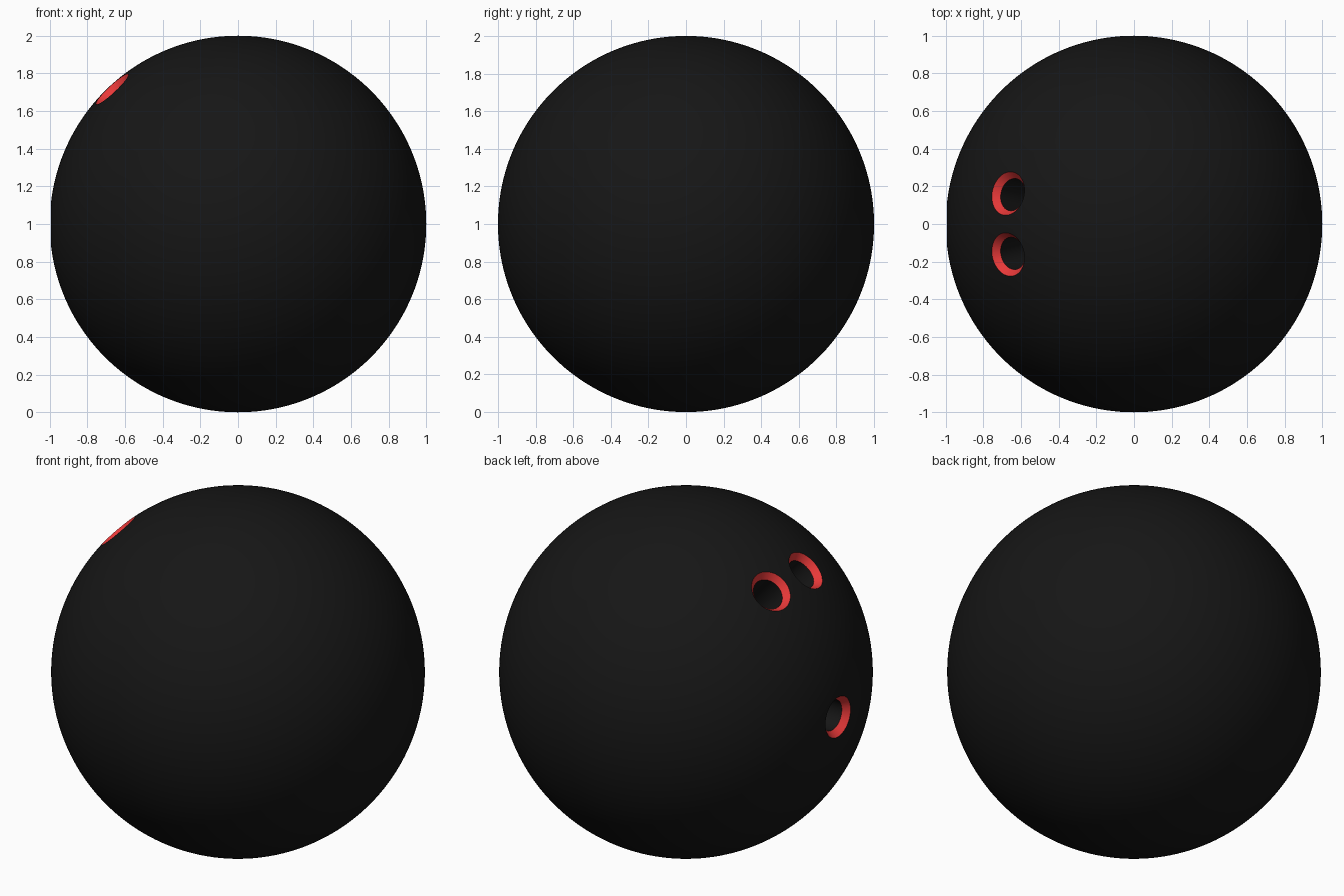
import bpy, bmesh, math
from mathutils import Vector

if "Cube" in bpy.data.objects:
    bpy.data.objects.remove(bpy.data.objects["Cube"])


def material(name, color):
    m = bpy.data.materials.new(name)
    m.diffuse_color = (*color, 1)
    m.use_nodes = True
    m.node_tree.nodes["Principled BSDF"].inputs["Base Color"].default_value = m.diffuse_color
    return m


black = material("black_shell", (0.008, 0.008, 0.008))
red = material("red_rim", (0.8, 0.04, 0.04))
CENTRE = Vector((0, 0, 1))
SEG = 64

# Ball
bm = bmesh.new()
bmesh.ops.create_icosphere(bm, subdivisions=6, radius=1.0)
bmesh.ops.translate(bm, verts=bm.verts, vec=CENTRE)
mesh = bpy.data.meshes.new("ball")
bm.to_mesh(mesh)
bm.free()
ball = bpy.data.objects.new("ball", mesh)
bpy.context.collection.objects.link(ball)
mesh.materials.append(black)
mesh.materials.append(red)

# Hole cutter: (radius, distance from ball centre); the last span is the red countersink
PROFILE = [(0.087, 0.65), (0.087, 0.957), (0.1395, 1.02)]


def add_hole(bm, direction):
    rot = Vector(direction).to_track_quat('Z', 'Y')
    rings = []
    for r, d in PROFILE:
        rings.append([bm.verts.new(CENTRE + rot @ Vector(
            (r * math.cos(2 * math.pi * i / SEG), r * math.sin(2 * math.pi * i / SEG), d)))
            for i in range(SEG)])
    for k in range(len(rings) - 1):
        for i in range(SEG):
            j = (i + 1) % SEG
            f = bm.faces.new((rings[k][i], rings[k][j], rings[k + 1][j], rings[k + 1][i]))
            f.material_index = k
    bm.faces.new(rings[0][::-1])
    bm.faces.new(rings[-1])


# Two finger holes and one thumb hole
bm = bmesh.new()
for side in (1, -1):
    add_hole(bm, (-0.673, 0.163 * side, 0.721))
add_hole(bm, (-1, 0, 0))
cut_mesh = bpy.data.meshes.new("hole_cutter")
bm.to_mesh(cut_mesh)
bm.free()
cut_mesh.materials.append(black)
cut_mesh.materials.append(red)
cutter = bpy.data.objects.new("hole_cutter", cut_mesh)
bpy.context.collection.objects.link(cutter)
cutter.hide_render = True

# Drill the holes, then smooth while keeping the rims crisp
mod = ball.modifiers.new("drill", 'BOOLEAN')
mod.operation = 'DIFFERENCE'
mod.solver = 'EXACT'
mod.material_mode = 'TRANSFER'
mod.object = cutter
bpy.ops.object.select_all(action='DESELECT')
bpy.context.view_layer.objects.active = ball
ball.select_set(True)
bpy.ops.object.modifier_apply(modifier=mod.name)
bpy.ops.object.shade_smooth_by_angle(angle=math.radians(25))
bpy.data.objects.remove(cutter)
